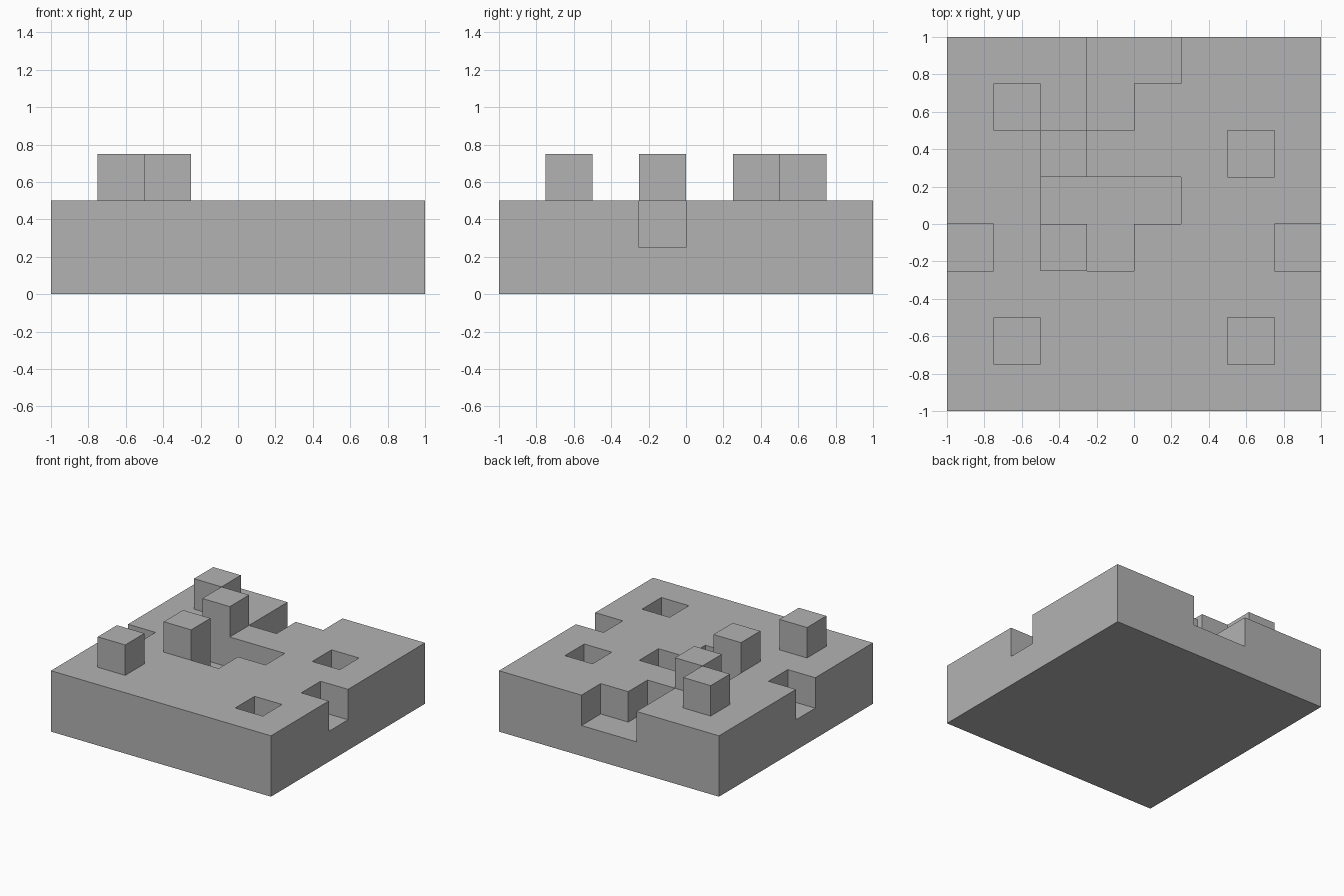
import bpy
import bmesh
from mathutils import Matrix, Vector

cube = bpy.data.objects.get("Cube")
if cube:
    bpy.data.objects.remove(cube, do_unlink=True)

CELL = 0.25       # square size, peg height and pit depth
TOP = 0.5         # board surface height
OVER = 0.1        # cutter overshoot past open sides

grey = bpy.data.materials.new("plain grey")
grey.use_nodes = True
grey.diffuse_color = (0.448, 0.448, 0.448, 1)
grey.node_tree.nodes["Principled BSDF"].inputs["Base Color"].default_value = grey.diffuse_color


def box(name, low, high):
    """Flat-shaded box between two opposite corners."""
    low, high = Vector(low), Vector(high)
    bm = bmesh.new()
    bmesh.ops.create_cube(bm, size=1, matrix=Matrix.Translation((low + high) / 2)
                          @ Matrix.Diagonal((*(high - low), 1)))
    mesh = bpy.data.meshes.new(name)
    bm.to_mesh(mesh)
    bm.free()
    mesh.materials.append(grey)
    obj = bpy.data.objects.new(name, mesh)
    bpy.context.collection.objects.link(obj)
    return obj


# Square board
board = box("board", (-1, -1, 0), (1, 1, TOP))

# Pits and edge notches: x start, y start, x end, y end
pits = {
    "back_right_pit": (0.5, 0.25, 0.75, 0.5),
    "front_right_pit": (0.5, -0.75, 0.75, -0.5),
    "right_notch": (0.75, -0.25, 1 + OVER, 0),
    "left_notch": (-1 - OVER, -0.25, -0.75, 0),
    "middle_slot": (-0.5, 0, 0.25, 0.25),
    "middle_stem": (-0.25, -0.25, 0, 0.25),
    "back_notch": (-0.25, 0.75, 0.25, 1 + OVER),
    "back_notch_stem": (-0.25, 0.5, 0, 1 + OVER),
}
cutters = []
for name, (x0, y0, x1, y1) in pits.items():
    cutter = box(name + "_cutter", (x0, y0, TOP - CELL), (x1, y1, TOP + OVER))
    cutter.hide_render = True
    cutters.append(cutter)
    cut = board.modifiers.new(name, 'BOOLEAN')
    cut.operation = 'DIFFERENCE'
    cut.solver = 'EXACT'
    cut.object = cutter

# Keep the carved board and discard the cutters
bpy.context.view_layer.update()
carved = bpy.data.meshes.new_from_object(
    board.evaluated_get(bpy.context.evaluated_depsgraph_get()))
board.modifiers.clear()
board.data = carved
for cutter in cutters:
    bpy.data.objects.remove(cutter, do_unlink=True)

# Cube pegs standing on the board
pegs = {
    "front_peg": (-0.75, -0.75),
    "middle_peg": (-0.5, -0.25),
    "inner_back_peg": (-0.5, 0.25),
    "outer_back_peg": (-0.75, 0.5),
}
for name, (x, y) in pegs.items():
    box(name, (x, y, TOP), (x + CELL, y + CELL, TOP + CELL))
